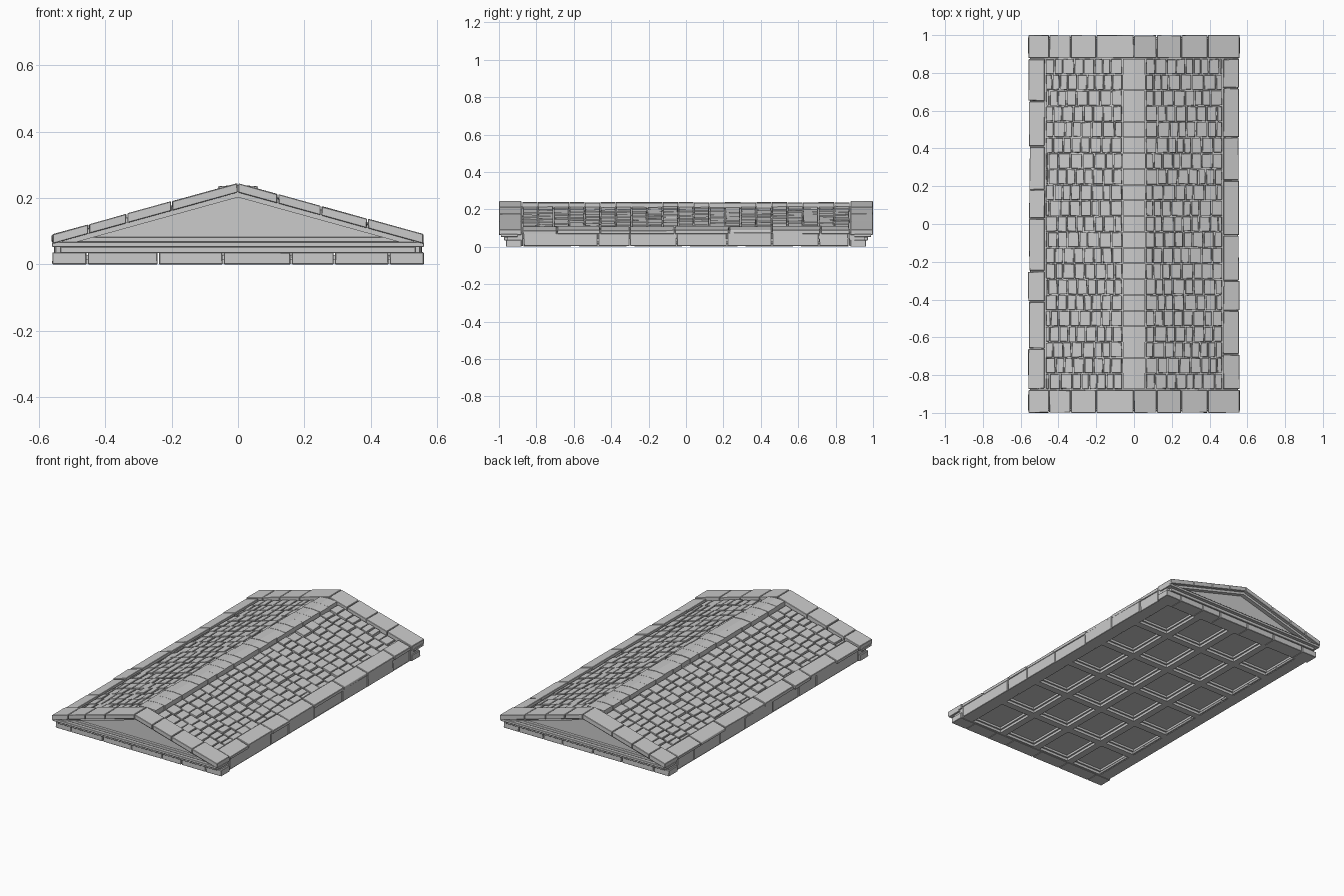
import bpy, bmesh, random
from mathutils import Vector

if "Cube" in bpy.data.objects:
    bpy.data.objects.remove(bpy.data.objects["Cube"])

random.seed(4)
SLOPE = 0.277


def plane(h):
    """Height of a gable-shaped surface whose ridge is at h."""
    return lambda x: h - SLOPE * abs(x)


def flat(h):
    return lambda x: h


def block(bm, x0, x1, y0, y1, zb, zt, jit=0.0):
    """Block whose top and bottom follow height functions; jit roughens it."""
    r = lambda: random.uniform(-jit, jit)
    v = []
    dz = r()
    for f, d in ((zb, 0), (zt, dz)):
        for x, y in ((x0, y0), (x1, y0), (x1, y1), (x0, y1)):
            v.append(bm.verts.new((x + r(), y + r(), f(x) + d + (r() * 0.4 if d else 0))))
    for q in ((3, 2, 1, 0), (4, 5, 6, 7), (0, 1, 5, 4), (1, 2, 6, 5), (2, 3, 7, 6), (3, 0, 4, 7)):
        bm.faces.new([v[i] for i in q])


def finish(bm, name, bevel=0.0):
    bmesh.ops.recalc_face_normals(bm, faces=bm.faces)
    me = bpy.data.meshes.new(name)
    bm.to_mesh(me)
    bm.free()
    ob = bpy.data.objects.new(name, me)
    bpy.context.collection.objects.link(ob)
    if bevel:
        m = ob.modifiers.new("worn_edges", 'BEVEL')
        m.width, m.segments = bevel, 1
    return ob


def prism(name, pts, y0, y1):
    bm = bmesh.new()
    f = bm.faces.new([bm.verts.new((x, y0, z)) for x, z in pts])
    ext = bmesh.ops.extrude_face_region(bm, geom=[f])
    vs = [e for e in ext['geom'] if isinstance(e, bmesh.types.BMVert)]
    bmesh.ops.translate(bm, vec=Vector((0, y1 - y0, 0)), verts=vs)
    return finish(bm, name)


def pairs(cuts, gap=0.005):
    for a, b in zip(cuts, cuts[1:]):
        yield a + gap / 2, b - gap / 2


# Solid roof core under the tiles
prism("roof_core", [(-0.545, 0.04), (0.545, 0.04), (0.545, 0.068), (0, 0.215), (-0.545, 0.068)], -0.92, 0.92)

# Roof tiles: staggered rows on both slopes
bm = bmesh.new()
rows = 21
for side in (-1, 1):
    for i in range(rows):
        y0 = -0.875 + i * 1.75 / rows
        y1 = y0 + 1.75 / rows
        cuts = [0.062]
        while cuts[-1] < 0.405:
            cuts.append(cuts[-1] + random.uniform(0.038, 0.065))
        cuts.append(0.468)
        for a, b in pairs(cuts, 0.006):
            h = 0.231 + random.uniform(-0.003, 0.002)
            block(bm, side * a, side * b, y0 + 0.003, y1 - 0.003,
                  plane(0.21), plane(h), 0.002)
finish(bm, "roof_tiles", 0.0015)

# Ridge caps: low gabled pieces, left and right halves meeting at x = 0
bm = bmesh.new()
for i in range(rows):
    y0 = -0.875 + i * 1.75 / rows
    h = 0.239 + random.uniform(-0.002, 0.001)
    w = 0.058 + random.uniform(-0.003, 0.003)
    for s in (-1, 1):
        block(bm, 0, s * w, y0 + 0.001, y0 + 1.75 / rows - 0.001, flat(0.205),
              lambda x: h - 0.08 * abs(x))
finish(bm, "ridge_caps")

# Eaves: sloping edge stones above an upright side course
eave_cuts = {1: [-0.875, -0.69, -0.46, -0.3, -0.06, 0.23, 0.46, 0.72, 0.875],
             -1: [-0.875, -0.66, -0.41, -0.25, 0.03, 0.18, 0.41, 0.65, 0.875]}
side_cuts = [-0.958, -0.87, -0.47, -0.3, -0.05, 0.22, 0.46, 0.71, 0.87, 0.958]
bm = bmesh.new()
bm2 = bmesh.new()
for s in (-1, 1):
    for a, b in pairs(eave_cuts[s]):
        block(bm, s * 0.474, s * (0.558 + random.uniform(-0.006, 0.003)), a, b,
              plane(0.222), plane(0.241), 0.002)
    for a, b in pairs(side_cuts):
        block(bm2, s * 0.47, s * (0.552 + random.uniform(-0.004, 0.003)), a, b,
              flat(0.004), flat(0.076), 0.001)
finish(bm, "eave_stones", 0.002)
finish(bm2, "side_courses", 0.002)

# Gable ends: raking stones, moulding, tympanum, cornice and architrave
rake_cuts = [-0.56, -0.45, -0.335, -0.2, 0, 0.12, 0.25, 0.39, 0.56]
arch_cuts = [-0.562, -0.455, -0.24, -0.045, 0.16, 0.29, 0.455, 0.562]
for s, end in ((-1, "front"), (1, "back")):
    bm = bmesh.new()
    for a, b in pairs(rake_cuts, 0.004):
        block(bm, a, b, s * 0.88, s * 0.999, plane(0.217), plane(0.245), 0.0012)
    finish(bm, end + "_raking_stones", 0.002)

    bm = bmesh.new()
    for a, b in ((-0.53, 0), (0, 0.53)):
        block(bm, a, b, s * 0.9, s * 0.98, plane(0.202), plane(0.219))
    finish(bm, end + "_raking_moulding")

    prism(end + "_tympanum", [(-0.5, 0.06), (0.5, 0.06), (0.5, 0.075), (0, 0.21), (-0.5, 0.075)],
          s * 0.9, s * 0.955)

    bm = bmesh.new()
    for hw, z0, z1, y in ((0.535, 0.034, 0.052, 0.972), (0.56, 0.052, 0.067, 0.99),
                          (0.51, 0.067, 0.083, 0.972)):
        block(bm, -hw, hw, s * 0.9, s * y, flat(z0), flat(z1))
    finish(bm, end + "_cornice", 0.0015)

    bm = bmesh.new()
    for a, b in pairs(arch_cuts):
        block(bm, a, b, s * 0.88, s * 0.962, flat(0.0), flat(0.036), 0.0008)
    finish(bm, end + "_architrave", 0.002)

# Coffered ceiling: grid of faces, each sunk in two steps
bm = bmesh.new()
NX, NY, HX, HY = 4, 6, 0.55, 0.955
xs = [-HX, *[-0.5 + i * 1.0 / NX for i in range(NX + 1)], HX]
ys = [-HY, *[-0.89 + i * 1.78 / NY for i in range(NY + 1)], HY]
grid = [[bm.verts.new((x, y, 0.002)) for y in ys] for x in xs]
cells = []
for i in range(len(xs) - 1):
    for j in range(len(ys) - 1):
        f = bm.faces.new((grid[i][j], grid[i][j + 1], grid[i + 1][j + 1], grid[i + 1][j]))
        if 0 < i <= NX and 0 < j <= NY:
            cells.append(f)
bm.normal_update()
for t, d in ((0.03, 0), (0.002, -0.014), (0.014, 0), (0.002, -0.012)):
    bmesh.ops.inset_individual(bm, faces=cells, thickness=t, depth=d)
me = bpy.data.meshes.new("coffered_ceiling")
bm.to_mesh(me)
bm.free()
bpy.context.collection.objects.link(bpy.data.objects.new("coffered_ceiling", me))
